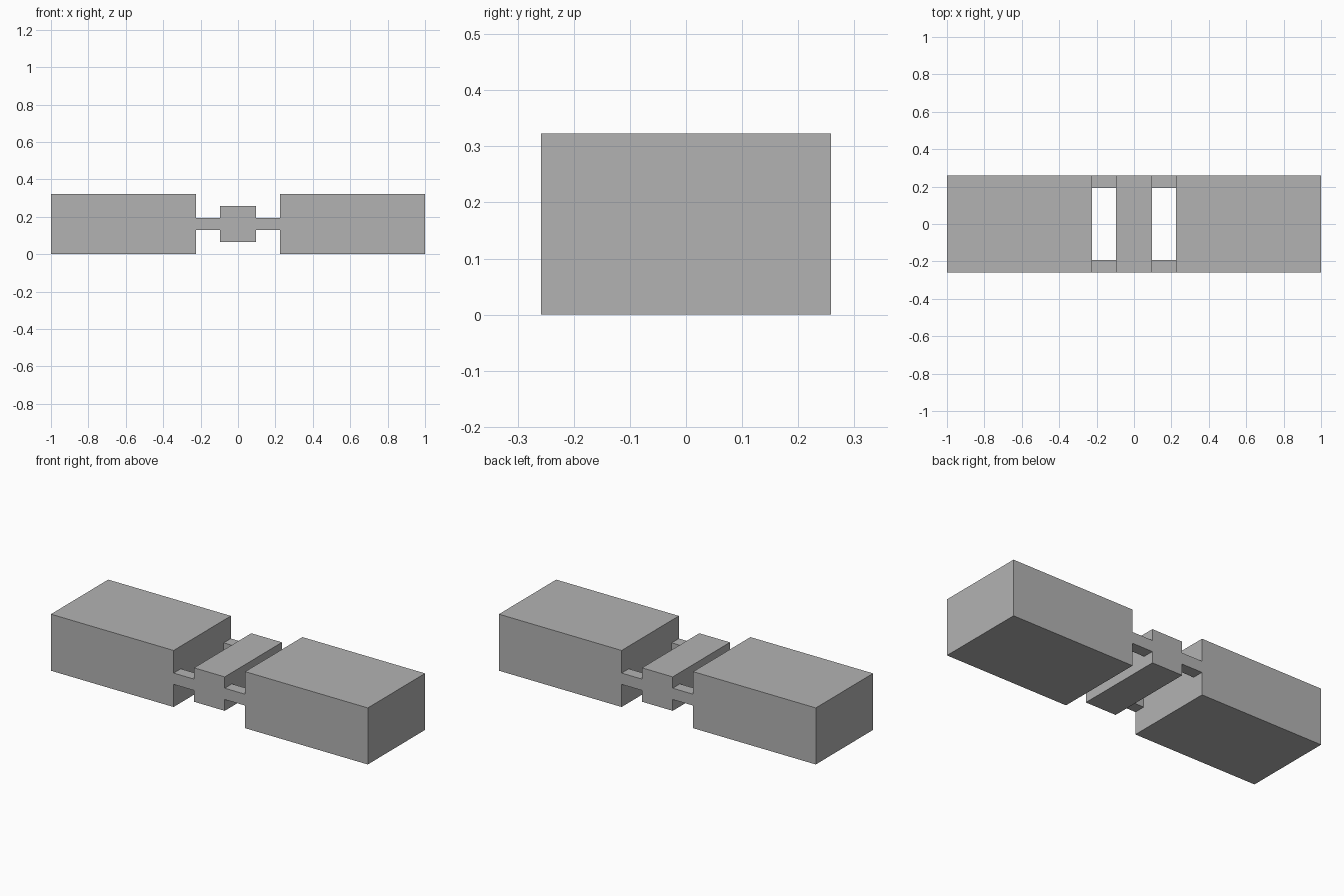
import bpy

if "Cube" in bpy.data.objects:
    bpy.data.objects.remove(bpy.data.objects["Cube"])

U = 2 / 31  # grid module: the model is 31 modules long

grey = bpy.data.materials.new("plain grey")
grey.diffuse_color = (0.45, 0.45, 0.45, 1)
grey.use_nodes = True
grey.node_tree.nodes["Principled BSDF"].inputs["Base Color"].default_value = grey.diffuse_color


def box(name, x, y, z):
    """Box from (min, max) ranges given in modules."""
    bpy.ops.mesh.primitive_cube_add(size=1)
    ob = bpy.context.object
    ob.name = name
    ranges = (x, y, z)
    ob.location = [(a + b) / 2 * U for a, b in ranges]
    ob.scale = [(b - a) * U for a, b in ranges]
    bpy.ops.object.transform_apply(location=True, rotation=False, scale=True)
    ob.data.materials.append(grey)
    return ob


def span(a, b, side):
    """Range mirrored to the given side."""
    return tuple(sorted((a * side, b * side)))


# Central crossbar
box("center_bar", (-1.5, 1.5), (-4, 4), (1, 4))

for sx, side in ((-1, "left"), (1, "right")):
    # Large end block
    box(f"{side}_end_block", span(3.5, 15.5, sx), (-4, 4), (0, 5))
    # Thin links joining the end block to the crossbar
    for sy, depth in ((-1, "front"), (1, "back")):
        box(f"{side}_{depth}_link", span(1.5, 3.5, sx), span(3, 4, sy), (2, 3))
